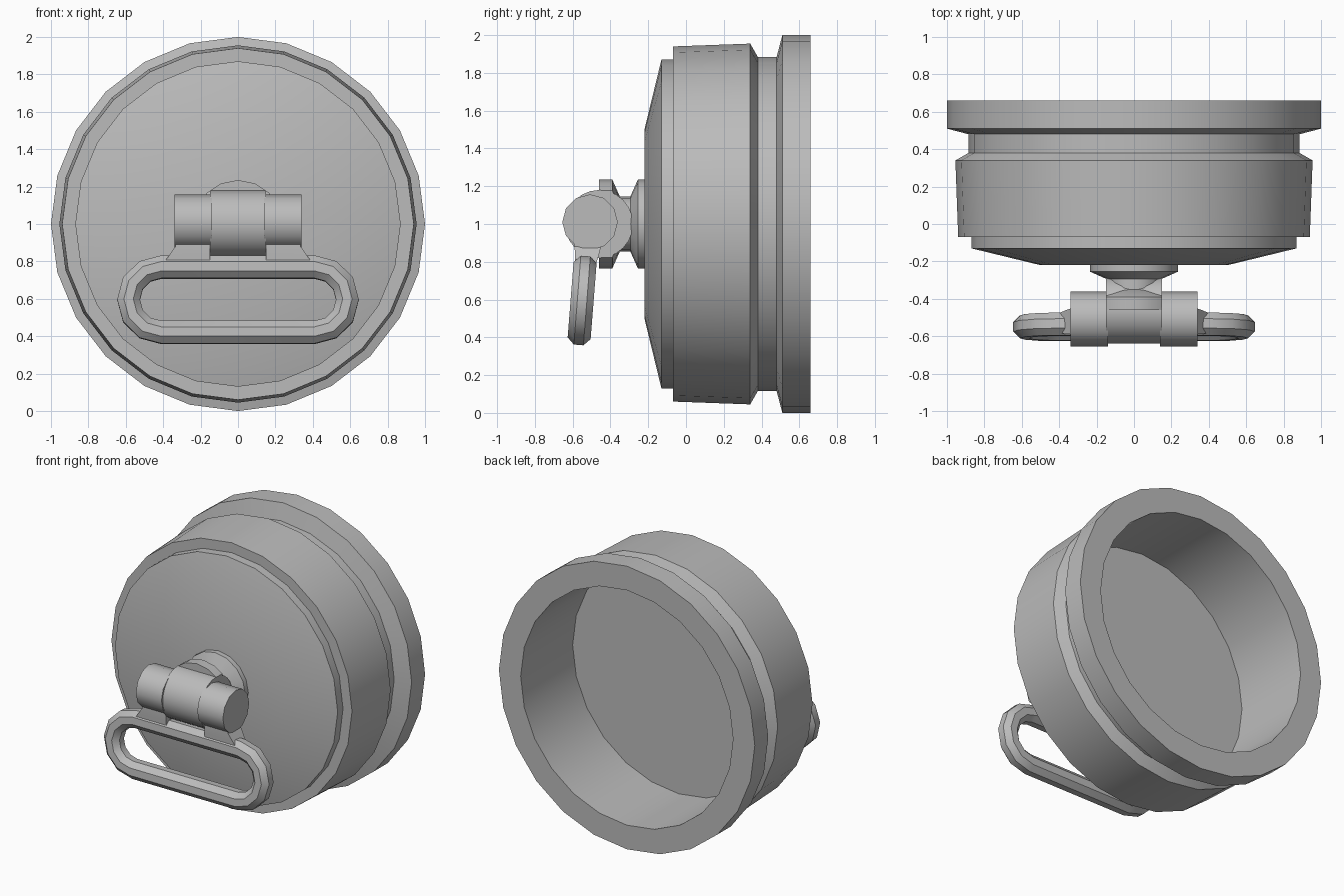
import bpy, bmesh, math
from mathutils import Matrix, Vector

cube = bpy.data.objects.get("Cube")
if cube:
    bpy.data.objects.remove(cube, do_unlink=True)

grey = bpy.data.materials.new("matte grey")
grey.use_nodes = True
GREY = (0.5, 0.5, 0.5, 1)
grey.diffuse_color = GREY
grey.node_tree.nodes["Principled BSDF"].inputs["Base Color"].default_value = GREY


def finish(name, bm, angle=30):
    bmesh.ops.recalc_face_normals(bm, faces=bm.faces)
    mesh = bpy.data.meshes.new(name)
    bm.to_mesh(mesh)
    bm.free()
    mesh.materials.append(grey)
    obj = bpy.data.objects.new(name, mesh)
    bpy.context.collection.objects.link(obj)
    bpy.ops.object.select_all(action='DESELECT')
    obj.select_set(True)
    bpy.context.view_layer.objects.active = obj
    bpy.ops.object.shade_smooth_by_angle(angle=math.radians(angle))
    return obj


def bridge(bm, loops, closed=False):
    """Join consecutive vertex loops with quads."""
    pairs = list(zip(loops, loops[1:]))
    if closed:
        pairs.append((loops[-1], loops[0]))
    for a, b in pairs:
        n = len(a)
        for i in range(n):
            bm.faces.new((a[i], a[(i + 1) % n], b[(i + 1) % n], b[i]))


def lathe(profile, sides, centre_z=1.0):
    """Turn (radius, y) points around the y axis and cap both ends."""
    bm = bmesh.new()
    loops = []
    for r, y in profile:
        angles = [math.tau * i / sides for i in range(sides)]
        loops.append([bm.verts.new((r * math.sin(a), y, centre_z + r * math.cos(a)))
                      for a in angles])
    bridge(bm, loops)
    bm.faces.new(loops[0])
    bm.faces.new(loops[-1])
    return bm


def barrel(name, x0, x1, radius, sides, y, z):
    """Cylinder lying along x."""
    bm = bmesh.new()
    place = Matrix.Translation(((x0 + x1) / 2, y, z)) @ Matrix.Rotation(math.pi / 2, 4, 'Y')
    bmesh.ops.create_cone(bm, cap_ends=True, segments=sides, radius1=radius,
                          radius2=radius, depth=x1 - x0, matrix=place)
    return finish(name, bm, 40)


# Hollow cap: front face, outer steps, groove, rear flange, inner wall and floor
finish("cap_body", lathe([
    (0.5, -0.22), (0.87, -0.13), (0.87, -0.07), (0.94, -0.07), (0.955, 0.34),
    (0.885, 0.38), (0.885, 0.48), (1.0, 0.51), (1.0, 0.66), (0.83, 0.66),
    (0.83, 0.08)], 24), 25)

# Round foot and neck of the swivel
finish("swivel_neck", lathe([
    (0.235, -0.22), (0.235, -0.255), (0.145, -0.295), (0.145, -0.36)], 16))

# Swivel head: round plate trimmed flat on both sides
bm = lathe([(0.145, -0.35), (0.235, -0.39), (0.235, -0.46)], 16)
for side in (-1, 1):
    cut = bmesh.ops.bisect_plane(bm, geom=bm.verts[:] + bm.edges[:] + bm.faces[:],
                                 plane_co=(side * 0.15, 0, 0), plane_no=(side, 0, 0),
                                 clear_outer=True)
    rim = [e for e in cut["geom_cut"] if isinstance(e, bmesh.types.BMEdge)]
    bmesh.ops.holes_fill(bm, edges=rim)
finish("swivel_head", bm)

# Hinge barrels
barrel("hinge_centre", -0.15, 0.15, 0.18, 24, -0.46, 1.0)
for side, label in ((-1, "right"), (1, "left")):
    ends = sorted((side * 0.14, side * 0.34))
    barrel("hinge_" + label, ends[0], ends[1], 0.147, 12, -0.508, 1.01)

# Long loop: stadium path with an octagonal section, leaning forward at the bottom
HALF, BEND, TUBE, STEPS = 0.41, 0.175, 0.066, 6
tilt = Matrix.Translation((0, -0.55, 0.595)) @ Matrix.Rotation(math.radians(-4.5), 4, 'X')
bm = bmesh.new()
loops = []
for side in (1, -1):
    for i in range(STEPS + 1):
        a = math.pi * (i / STEPS - 0.5) + (0 if side == 1 else math.pi)
        ring = []
        for j in range(8):
            t = math.tau * (j + 0.5) / 8
            r = BEND + TUBE * math.cos(t)
            p = Vector((side * HALF + r * math.cos(a), TUBE * math.sin(t), r * math.sin(a)))
            ring.append(bm.verts.new(tilt @ p))
        loops.append(ring)
bridge(bm, loops, closed=True)
finish("pull_loop", bm, 40)

# Flared lugs joining the loop to the outer barrels
for side, label in ((-1, "right"), (1, "left")):
    bm = bmesh.new()
    loops = []
    for outer, z, y, depth in ((0.42, 0.76, -0.535, 0.05), (0.37, 0.83, -0.525, 0.062),
                               (0.335, 0.88, -0.52, 0.07), (0.335, 0.95, -0.515, 0.07)):
        corners = ((0.15, -1), (outer, -1), (outer, 1), (0.15, 1))
        loops.append([bm.verts.new((side * x, y + s * depth, z)) for x, s in corners])
    bridge(bm, loops)
    bm.faces.new(loops[0])
    bm.faces.new(loops[-1])
    finish("loop_lug_" + label, bm)
